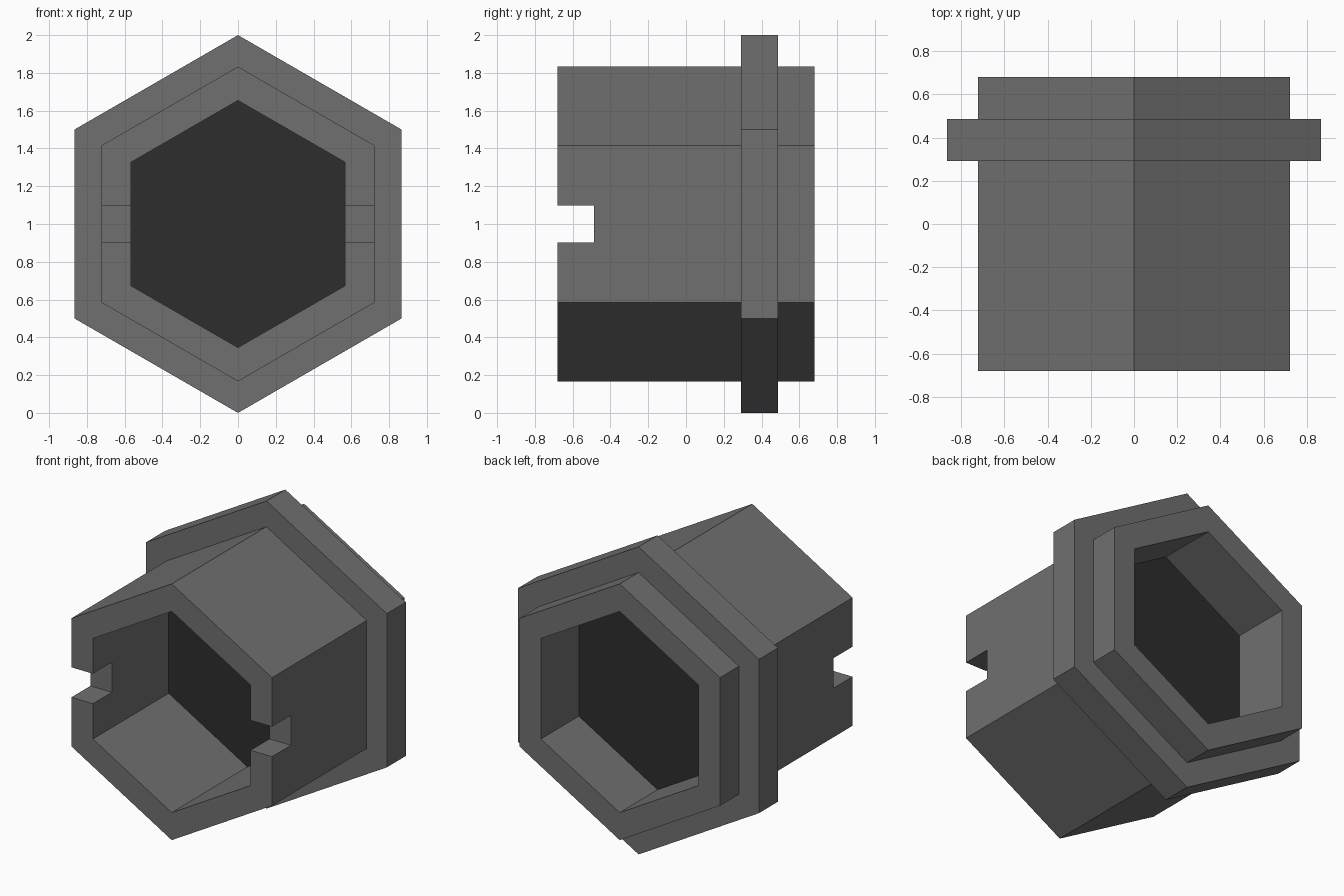
import bpy, bmesh, math

if "Cube" in bpy.data.objects:
    bpy.data.objects.remove(bpy.data.objects["Cube"])

SIDES = 6
CENTRE_Z = 1.0


def material(name, value):
    mat = bpy.data.materials.new(name)
    mat.diffuse_color = (value, value, value, 1)
    mat.use_nodes = True
    mat.node_tree.nodes["Principled BSDF"].inputs["Base Color"].default_value = mat.diffuse_color
    return mat


def make_object(name, bm, mat=None):
    bmesh.ops.recalc_face_normals(bm, faces=bm.faces)
    mesh = bpy.data.meshes.new(name)
    bm.to_mesh(mesh)
    bm.free()
    obj = bpy.data.objects.new(name, mesh)
    bpy.context.collection.objects.link(obj)
    if mat:
        mesh.materials.append(mat)
    return obj


def hex_ring(bm, radius, y):
    """Hexagon around the y axis with a corner at the top."""
    angles = [math.tau * i / SIDES for i in range(SIDES)]
    return [bm.verts.new((radius * math.sin(a), y, CENTRE_Z + radius * math.cos(a)))
            for a in angles]


def bridge(bm, a, b):
    for i in range(SIDES):
        j = (i + 1) % SIDES
        bm.faces.new((a[i], a[j], b[j], b[i]))


grey = material("mid grey", 0.162)
dark = material("dark grey", 0.026)

# Hollow hexagonal housing with its raised collar: closed (radius, y) profile
IN_R, OUT_R, COLLAR_R, END = 0.654, 0.833, 1.0, 0.681
profile = [(IN_R, -END), (OUT_R, -END), (OUT_R, 0.292), (COLLAR_R, 0.292),
           (COLLAR_R, 0.487), (OUT_R, 0.487), (OUT_R, END), (IN_R, END)]
bm = bmesh.new()
rings = [hex_ring(bm, r, y) for r, y in profile]
for k, ring in enumerate(rings):
    bridge(bm, ring, rings[(k + 1) % len(rings)])
housing = make_object("hex_housing", bm, grey)

# Notches in both side walls at the front rim
bm = bmesh.new()
bmesh.ops.create_cube(bm, size=1)
bmesh.ops.scale(bm, vec=(2.4, 0.513, 0.195), verts=bm.verts)
bmesh.ops.translate(bm, vec=(0, -0.487 - 0.513 / 2, CENTRE_Z), verts=bm.verts)
cutter = make_object("notch_cutter", bm)
cutter.hide_render = True
cutter.display_type = 'WIRE'
notch = housing.modifiers.new("side notches", 'BOOLEAN')
notch.operation = 'DIFFERENCE'
notch.solver = 'EXACT'
notch.object = cutter

# Dark plate closing the bore, seated slightly into the wall
bm = bmesh.new()
front = hex_ring(bm, IN_R + 0.01, 0.097)
back = hex_ring(bm, IN_R + 0.01, 0.292)
bridge(bm, front, back)
bm.faces.new(front)
bm.faces.new(back)
make_object("inner_plate", bm, dark)
